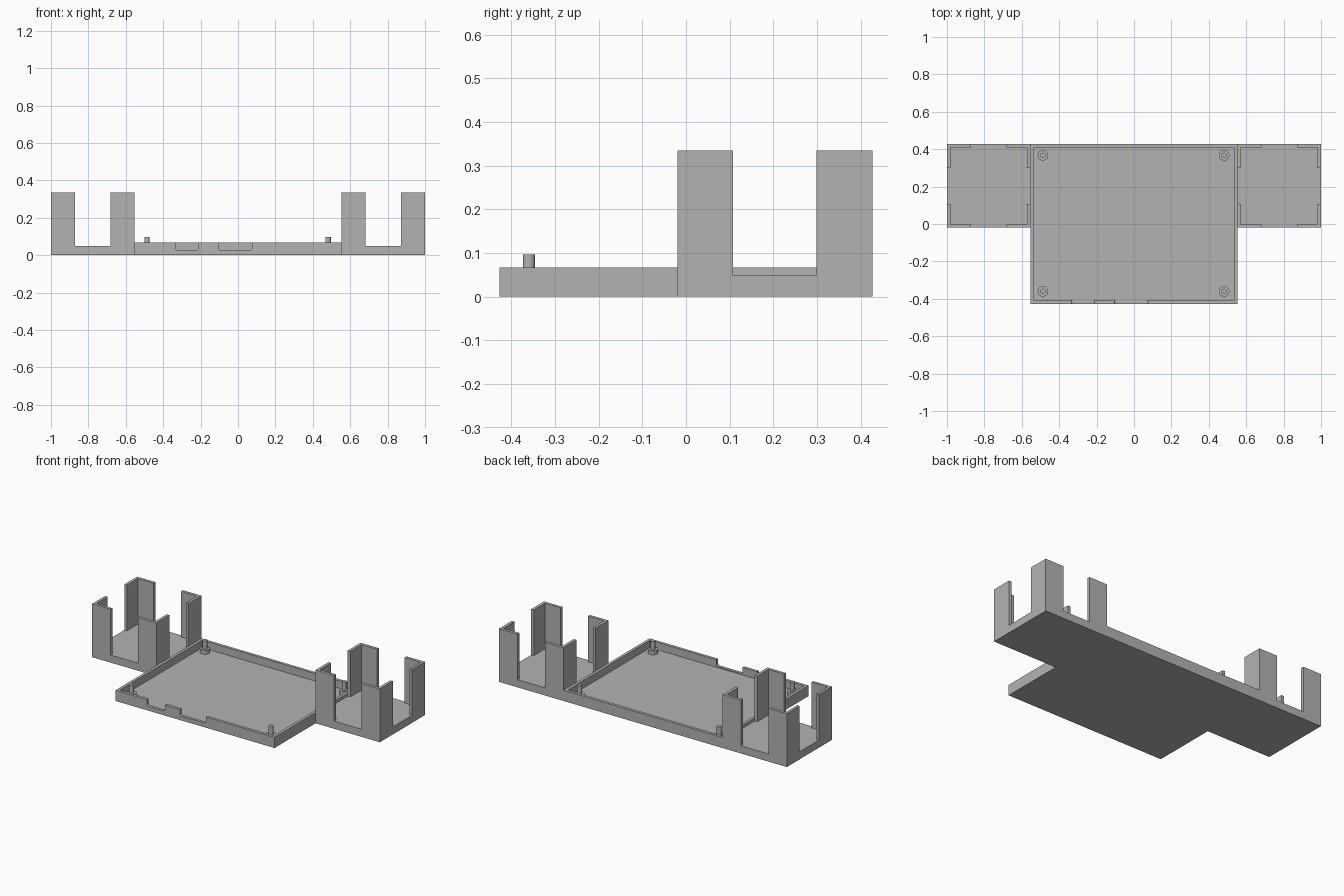
import bpy, bmesh, math
from mathutils import Vector

cube = bpy.data.objects.get("Cube")
if cube:
    bpy.data.objects.remove(cube, do_unlink=True)

# Shared grey plastic
plastic = bpy.data.materials.new("grey_plastic")
plastic.use_nodes = True
GREY = (0.45, 0.45, 0.45, 1)
plastic.diffuse_color = GREY
plastic.node_tree.nodes["Principled BSDF"].inputs["Base Color"].default_value = GREY

# Main dimensions
WALL = 0.018
TRAY_X, HALF_Y = 0.553, 0.427
FLOOR, RIM = 0.02, 0.067
BAY_FRONT, BAY_FLOOR, POST_TOP = -0.02, 0.048, 0.335
ARM = 0.128


def prism(name, points, push):
    """Extrude a closed outline of 3D points along a vector."""
    bm = bmesh.new()
    face = bm.faces.new([bm.verts.new(p) for p in points])
    grown = bmesh.ops.extrude_face_region(bm, geom=[face])["geom"]
    moved = [v for v in grown if isinstance(v, bmesh.types.BMVert)]
    bmesh.ops.translate(bm, verts=moved, vec=Vector(push))
    bmesh.ops.recalc_face_normals(bm, faces=bm.faces)
    mesh = bpy.data.meshes.new(name)
    bm.to_mesh(mesh)
    bm.free()
    mesh.materials.append(plastic)
    obj = bpy.data.objects.new(name, mesh)
    bpy.context.collection.objects.link(obj)
    return obj


def slab(name, x0, x1, y0, y1, z0, z1):
    outline = [(x0, y0, z0), (x1, y0, z0), (x1, y1, z0), (x0, y1, z0)]
    return prism(name, outline, (0, 0, z1 - z0))


def cylinder(name, x, y, radius, z0, z1):
    bpy.ops.mesh.primitive_cylinder_add(vertices=32, radius=radius, depth=z1 - z0,
                                        location=(x, y, (z0 + z1) / 2))
    obj = bpy.context.object
    obj.name = name
    obj.data.materials.append(plastic)
    bpy.ops.object.shade_smooth_by_angle()


# Tray floor and the rim along its sides and back
slab("tray_floor", -TRAY_X, TRAY_X, -HALF_Y, HALF_Y, 0, FLOOR)
inner_x, inner_y, front_y = TRAY_X - WALL, HALF_Y - WALL, -HALF_Y + WALL
rim = [(-TRAY_X, front_y), (-inner_x, front_y), (-inner_x, inner_y), (inner_x, inner_y),
       (inner_x, front_y), (TRAY_X, front_y), (TRAY_X, HALF_Y), (-TRAY_X, HALF_Y)]
prism("tray_rim", [(x, y, FLOOR) for x, y in rim], (0, 0, RIM - FLOOR))

# Front wall with two connector notches, rounded at the bottom
profile = [(-TRAY_X, FLOOR), (-TRAY_X, RIM)]
R, NOTCH_Z = 0.012, 0.027
for x0, x1 in ((-0.335, -0.21), (-0.105, 0.075)):
    profile.append((x0, RIM))
    for cx, start in ((x0 + R, math.pi), (x1 - R, 1.5 * math.pi)):
        for i in range(5):
            a = start + i * math.pi / 8
            profile.append((cx + R * math.cos(a), NOTCH_Z + R + R * math.sin(a)))
    profile.append((x1, RIM))
profile += [(TRAY_X, RIM), (TRAY_X, FLOOR)]
prism("tray_front_wall", [(x, -HALF_Y, z) for x, z in profile], (0, WALL, 0))

# Board supports: a low standoff with a thin pin
for x in (-0.487, 0.482):
    for y in (-0.36, 0.367):
        cylinder("standoff", x, y, 0.028, FLOOR, 0.045)
        cylinder("locating_pin", x, y, 0.014, 0.045, 0.097)

# Side bays: thick floor with an L-shaped post at each corner
for side, label in ((-1, "right"), (1, "left")):
    x0, x1 = sorted((side * TRAY_X, side))
    slab(label + "_bay_floor", x0, x1, BAY_FRONT, HALF_Y, 0, BAY_FLOOR)
    for cx, dx in ((x0, 1), (x1, -1)):
        for cy, dy in ((BAY_FRONT, 1), (HALF_Y, -1)):
            ell = [(0, 0), (ARM, 0), (ARM, WALL), (WALL, WALL), (WALL, ARM), (0, ARM)]
            prism(label + "_bay_corner_post",
                  [(cx + dx * u, cy + dy * v, BAY_FLOOR) for u, v in ell],
                  (0, 0, POST_TOP - BAY_FLOOR))
